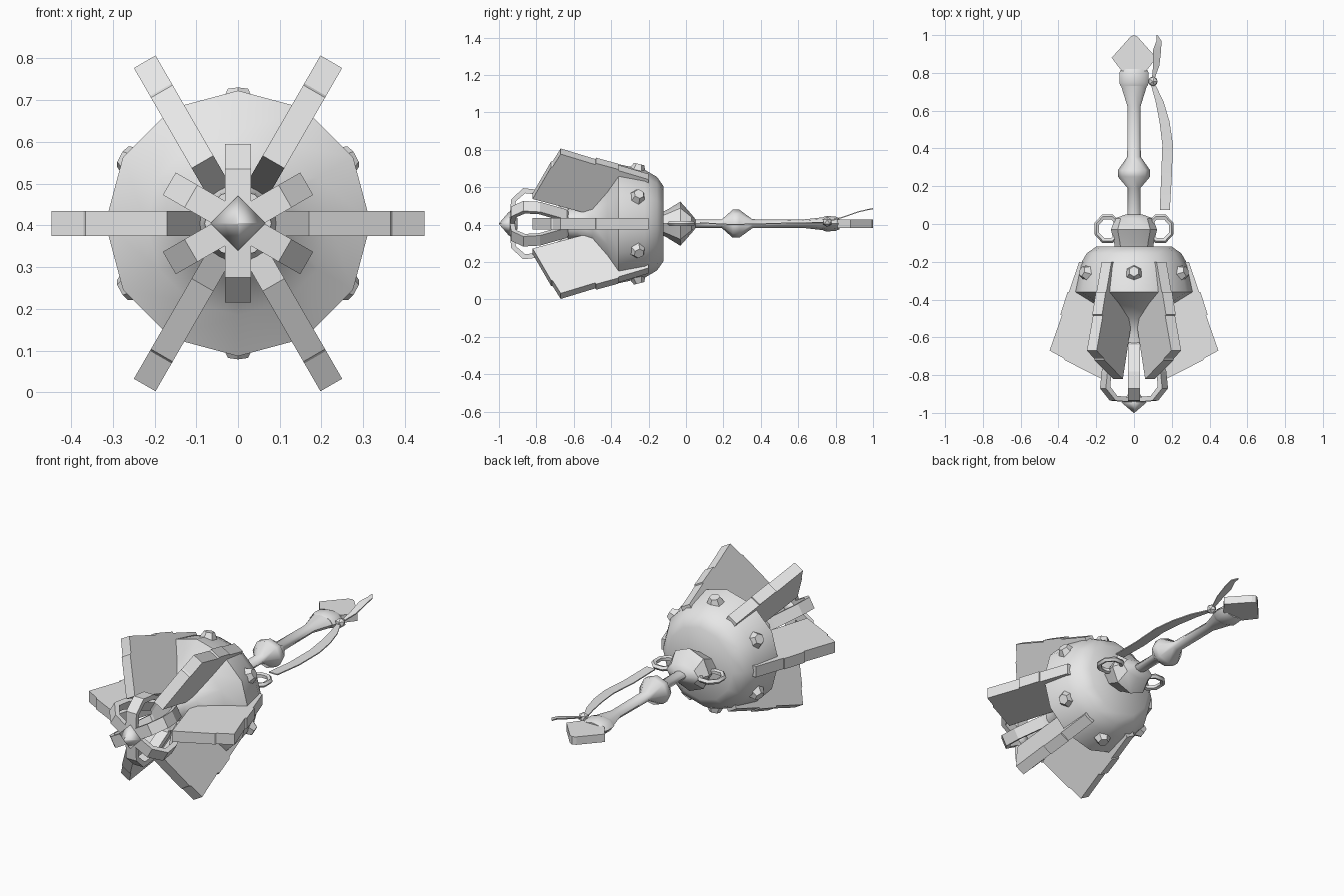
import bpy, bmesh, math
from mathutils import Vector, Matrix

if "Cube" in bpy.data.objects:
    bpy.data.objects.remove(bpy.data.objects["Cube"])

ZC = 0.405  # height of the long axis
grey = bpy.data.materials.new("plain_grey")
grey.diffuse_color = (0.8, 0.8, 0.8, 1)
grey.use_nodes = True
grey.node_tree.nodes["Principled BSDF"].inputs["Base Color"].default_value = grey.diffuse_color


def finish(name, bm, smooth=None):
    """Turn a bmesh into a named, shaded object."""
    bmesh.ops.remove_doubles(bm, verts=bm.verts, dist=1e-5)
    bmesh.ops.recalc_face_normals(bm, faces=bm.faces)
    me = bpy.data.meshes.new(name)
    bm.to_mesh(me)
    bm.free()
    me.materials.append(grey)
    ob = bpy.data.objects.new(name, me)
    bpy.context.collection.objects.link(ob)
    if smooth:
        bpy.ops.object.select_all(action='DESELECT')
        ob.select_set(True)
        bpy.context.view_layer.objects.active = ob
        bpy.ops.object.shade_smooth_by_angle(angle=math.radians(smooth))
    return ob


def loft(name, stations, sides, smooth, turn=0.0):
    """Rings along y, each given as (y, x radius, z radius)."""
    bm = bmesh.new()
    rings = []
    for y, rx, rz in stations:
        rings.append([bm.verts.new((rx * math.cos(turn + math.tau * i / sides), y,
                                    ZC + rz * math.sin(turn + math.tau * i / sides)))
                      for i in range(sides)])
    for a, b in zip(rings, rings[1:]):
        for i in range(sides):
            j = (i + 1) % sides
            bm.faces.new((a[i], a[j], b[j], b[i]))
    bm.faces.new(rings[0])
    bm.faces.new(rings[-1])
    return finish(name, bm, smooth)


def plate(name, outline, axis, half, angle=0.0):
    """Outline of (r, y) points, thickened and turned about the long axis."""
    bm = bmesh.new()
    u = Vector((math.cos(angle), 0, math.sin(angle)))
    n = Vector((-math.sin(angle), 0, math.cos(angle)))
    c = Vector((0, 0, axis))
    lo, hi = [[bm.verts.new(c + u * r + n * s * half + Vector((0, y, 0)))
               for r, y in outline] for s in (-1, 1)]
    bm.faces.new(lo)
    bm.faces.new(hi)
    k = len(outline)
    for i in range(k):
        j = (i + 1) % k
        bm.faces.new((lo[i], lo[j], hi[j], hi[i]))
    return finish(name, bm)


def ribbon(name, path, half):
    """Thin strip through (x, y, z, width factor) points, wide along x."""
    bm = bmesh.new()
    rows = [[bm.verts.new((x + sx * half * w, y, z + sz * 0.003))
             for sx, sz in ((-1, -1), (1, -1), (1, 1), (-1, 1))] for x, y, z, w in path]
    for a, b in zip(rows, rows[1:]):
        for i in range(4):
            j = (i + 1) % 4
            bm.faces.new((a[i], a[j], b[j], b[i]))
    bm.faces.new(rows[0])
    bm.faces.new(rows[-1])
    return finish(name, bm, 30)


# Rounded head, flaring in to a narrow front neck
head = [(-0.12, 0.2), (-0.155, 0.25), (-0.22, 0.288), (-0.36, 0.318),
        (-0.42, 0.22), (-0.5, 0.115), (-0.58, 0.085), (-0.65, 0.08)]
loft("head", [(y, r, r) for y, r in head], 12, 50)

# Six flanges with a stepped outer edge and a stepped front edge
flange = [(0.29, -0.2), (0.345, -0.36), (0.352, -0.36), (0.39, -0.48), (0.382, -0.485),
          (0.447, -0.67), (0.37, -0.712), (0.365, -0.722), (0.17, -0.82),
          (0.09, -0.56), (0.09, -0.4), (0.2, -0.2)]
for i in range(6):
    plate(f"flange_{i + 1}", flange, ZC, 0.03, math.radians(60 * i))

# Six curved cage straps between the flanges
outer = [(0.0, -0.945), (0.13, -0.935), (0.19, -0.87), (0.18, -0.78), (0.1, -0.64), (0.06, -0.62)]
inner = [(0.04, -0.64), (0.078, -0.655), (0.155, -0.785), (0.163, -0.86), (0.12, -0.91), (0.0, -0.92)]
for i in range(6):
    plate(f"cage_strap_{i + 1}", outer + inner, ZC, 0.031, math.radians(60 * i + 30))

# Pointed front tip
loft("tip", [(-0.9, 0.03, 0.03), (-0.945, 0.066, 0.066), (-1.0, 0.002, 0.002)], 4, 80)

# Six hexagonal studs around the head
for i in range(6):
    bm = bmesh.new()
    bmesh.ops.create_cone(bm, cap_ends=True, segments=6, radius1=0.045, radius2=0.028, depth=0.035)
    a = math.radians(60 * i + 30)
    normal = Vector((math.cos(a), 0.25, math.sin(a)))
    spot = Vector((0.302 * math.cos(a), -0.255, ZC + 0.302 * math.sin(a)))
    bm.transform(Matrix.Translation(spot) @ normal.to_track_quat('Z', 'Y').to_matrix().to_4x4())
    finish(f"stud_{i + 1}", bm)

# Collar behind the head
loft("collar", [(-0.13, 0.1, 0.06), (-0.1, 0.105, 0.075), (-0.03, 0.122, 0.118),
                (0.03, 0.1, 0.05), (0.05, 0.045, 0.025)], 8, 40)

# Side rings lying flat beside the collar
for side, label in ((-1, "left"), (1, "right")):
    bm = bmesh.new()
    grid = []
    for i in range(8):
        t = math.tau * (i + 0.5) / 8
        grid.append([])
        for j in range(5):
            p = math.tau * j / 5
            r = 0.06 + 0.014 * math.cos(p)
            grid[-1].append(bm.verts.new((side * 0.14 + r * math.cos(t), -0.025 + 1.1 * r * math.sin(t),
                                          ZC + 0.014 * math.sin(p))))
    for i in range(8):
        for j in range(5):
            k, m = (i + 1) % 8, (j + 1) % 5
            bm.faces.new((grid[i][j], grid[k][j], grid[k][m], grid[i][m]))
    finish(f"ring_{label}", bm, 50)

# Handle with a bulge and a flared, flattened end
loft("handle", [(0.03, 0.034, 0.022), (0.19, 0.034, 0.022), (0.25, 0.085, 0.075), (0.285, 0.085, 0.075),
                (0.355, 0.036, 0.024), (0.62, 0.034, 0.022), (0.73, 0.068, 0.034)], 8, 50)
loft("end_band", [(0.73, 0.072, 0.034), (0.75, 0.078, 0.042), (0.8, 0.078, 0.038), (0.82, 0.068, 0.03)], 8, 40)

# Flat pointed pommel
plate("pommel", [(-0.065, 0.81), (0.065, 0.81), (0.118, 0.88), (0.02, 0.99),
                 (0.0, 1.0), (-0.02, 0.99), (-0.118, 0.88)], ZC, 0.022)

# Knot and the two ribbon tails
bm = bmesh.new()
bmesh.ops.create_icosphere(bm, subdivisions=1, radius=0.028,
                           matrix=Matrix.Translation((0.1, 0.755, ZC + 0.01)))
finish("knot", bm, 30)
ribbon("long_tail", [(0.1, 0.74, 0.412, 0.4), (0.135, 0.65, 0.41, 0.75), (0.162, 0.54, 0.408, 0.95),
                     (0.178, 0.42, 0.405, 1), (0.172, 0.25, 0.4, 1), (0.163, 0.075, 0.41, 0.95)], 0.028)
ribbon("short_tail", [(0.102, 0.77, 0.42, 0.3), (0.118, 0.84, 0.44, 0.7), (0.122, 0.92, 0.468, 0.9),
                      (0.132, 0.97, 0.48, 0.55), (0.122, 1.0, 0.485, 0.1)], 0.024)
